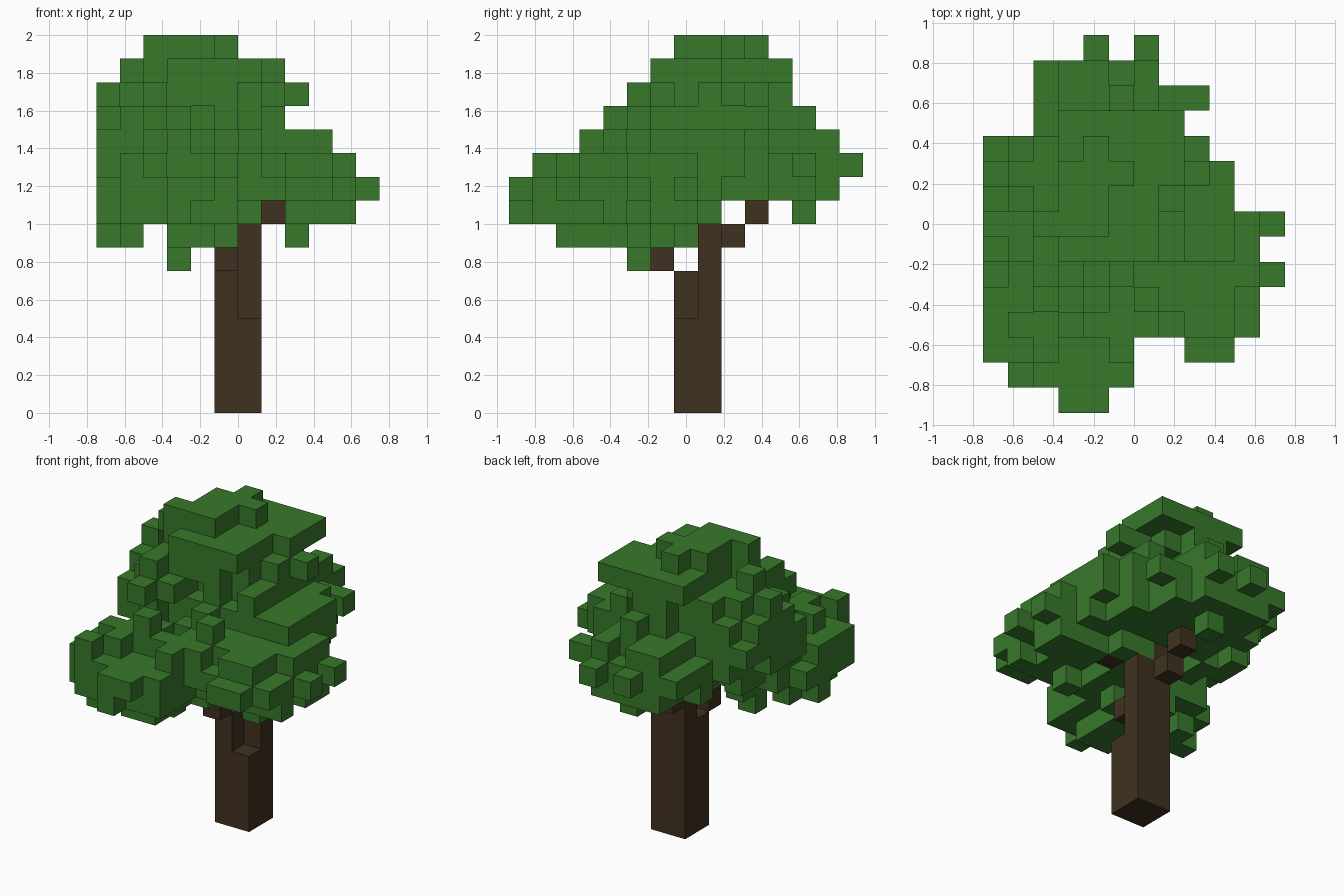
import bpy
import bmesh
import random
from mathutils import Vector

random.seed(7)
CELL = 0.125
ORIGIN = Vector((-0.75, -0.9375, 0.0))

default_cube = bpy.data.objects.get("Cube")
if default_cube:
    bpy.data.objects.remove(default_cube, do_unlink=True)


def make_material(name, colour):
    material = bpy.data.materials.new(name)
    material.use_nodes = True
    material.diffuse_color = colour
    material.node_tree.nodes["Principled BSDF"].inputs["Base Color"].default_value = colour
    return material


def block_object(name, cells, material):
    """Turn a set of grid cells into a single blocky skin with merged flat faces."""
    bm = bmesh.new()
    corners = {}

    def corner(point):
        key = tuple(point)
        if key not in corners:
            corners[key] = bm.verts.new(ORIGIN + Vector(key) * CELL)
        return corners[key]

    for cell in sorted(cells):
        for axis in range(3):
            for side in (0, 1):
                neighbour = list(cell)
                neighbour[axis] += 2 * side - 1
                if tuple(neighbour) in cells:
                    continue
                u, v = (axis + 1) % 3, (axis + 2) % 3
                loop = []
                for du, dv in ((0, 0), (1, 0), (1, 1), (0, 1)):
                    point = list(cell)
                    point[axis] += side
                    point[u] += du
                    point[v] += dv
                    loop.append(corner(point))
                bm.faces.new(loop if side else loop[::-1])
    bmesh.ops.dissolve_limit(bm, angle_limit=0.01, verts=bm.verts[:], edges=bm.edges[:])
    mesh = bpy.data.meshes.new(name)
    bm.to_mesh(mesh)
    bm.free()
    mesh.materials.append(material)
    obj = bpy.data.objects.new(name, mesh)
    bpy.context.collection.objects.link(obj)
    return obj


def outline(first_row, rows):
    """Rows of (start, end) spans become a set of (column, row) cells."""
    return {(column, first_row + n)
            for n, spans in enumerate(rows)
            for start, end in spans
            for column in range(start, end + 1)}


bark = make_material("dark brown bark", (0.051, 0.031, 0.0145, 1.0))
leaf = make_material("leaf green", (0.039, 0.190, 0.024, 1.0))

# Trunk: four columns of different heights
trunk_heights = {(5, 7): 6, (6, 7): 4, (5, 8): 9, (6, 8): 8}
trunk = {(x, y, z) for (x, y), top in trunk_heights.items() for z in range(top)}
block_object("trunk", trunk, bark)

# Branches: single blocks stepping outwards and up
branches = {
    "front_branch": {(5, 6, 6)},
    "back_branch": {(5, 9, 7), (5, 10, 8)},
    "left_branch": {(7, 7, 8)},
}
for name, cells in branches.items():
    block_object(name, cells, bark)

# Crown outlines, lowest layer first; the plan runs from front to back
front_outline = outline(6, [
    [(3, 3)], [(0, 1), (3, 5), (8, 8)], [(0, 6), (8, 10)], [(0, 11)], [(0, 10)],
    [(0, 9)], [(0, 7)], [(0, 8)], [(1, 7)]])
side_outline = outline(6, [
    [(5, 5)], [(2, 7)], [(0, 8), (12, 12)], [(0, 13)], [(1, 14)],
    [(3, 13)], [(4, 12)], [(5, 11)], [(6, 11)]])
plan_outline = outline(0, [
    [(3, 4)], [(1, 5)], [(0, 5), (8, 9)], [(0, 10)], [(0, 10)], [(0, 11)],
    [(0, 10)], [(0, 11)], [(0, 9)], [(0, 9)], [(0, 8)], [(2, 7)], [(2, 8)],
    [(2, 6)], [(4, 4), (6, 6)]])

# Foliage clumps: centre and radii
clumps = [
    (Vector((-0.35, -0.47, 1.12)), Vector((0.41, 0.43, 0.25))),   # front
    (Vector((0.36, -0.22, 1.20)), Vector((0.34, 0.38, 0.20))),    # left
    (Vector((0.00, -0.15, 1.22)), Vector((0.32, 0.36, 0.24))),    # core
    (Vector((-0.44, 0.10, 1.45)), Vector((0.34, 0.37, 0.28))),    # right
    (Vector((-0.18, 0.18, 1.68)), Vector((0.40, 0.38, 0.24))),    # top
    (Vector((-0.08, 0.45, 1.29)), Vector((0.43, 0.42, 0.23))),    # back
    (Vector((0.18, 0.14, 1.36)), Vector((0.35, 0.35, 0.27))),     # back left
]


def clump_distance(cell):
    centre = ORIGIN + (Vector(cell) + Vector((0.5, 0.5, 0.5))) * CELL
    return min(Vector([d / r for d, r in zip(centre - middle, radii)]).length
               for middle, radii in clumps)


wood = trunk.union(*branches.values())
allowed = {}
for x, y in sorted(plan_outline):
    for z in range(6, 15):
        if (x, z) in front_outline and (y, z) in side_outline and (x, y, z) not in wood:
            allowed[x, y, z] = clump_distance((x, y, z)) + random.uniform(-0.16, 0.16)
crown = {cell for cell, distance in allowed.items() if distance < 1.0}

# Broad flat leaf shelf at the back, and the small tuft on top
crown.update((x, y, 14) for x in range(3, 8) for y in range(9, 12))
tuft = outline(7, [[(2, 4)], [(3, 4)], [(3, 5)], [(4, 4)]])
crown.update((x, y, z) for x, y in tuft for z in (14, 15))

# Leaf block behind the left branch
crown.add((7, 8, 8))

# Stray leaf blocks that complete the ragged outline
for u, v, shape in ((0, 2, front_outline), (1, 2, side_outline), (0, 1, plan_outline)):
    for spot in sorted(shape):
        line = [c for c in allowed if (c[u], c[v]) == spot]
        if line and not crown.intersection(line):
            crown.add(min(line, key=allowed.get))

block_object("crown", crown, leaf)
